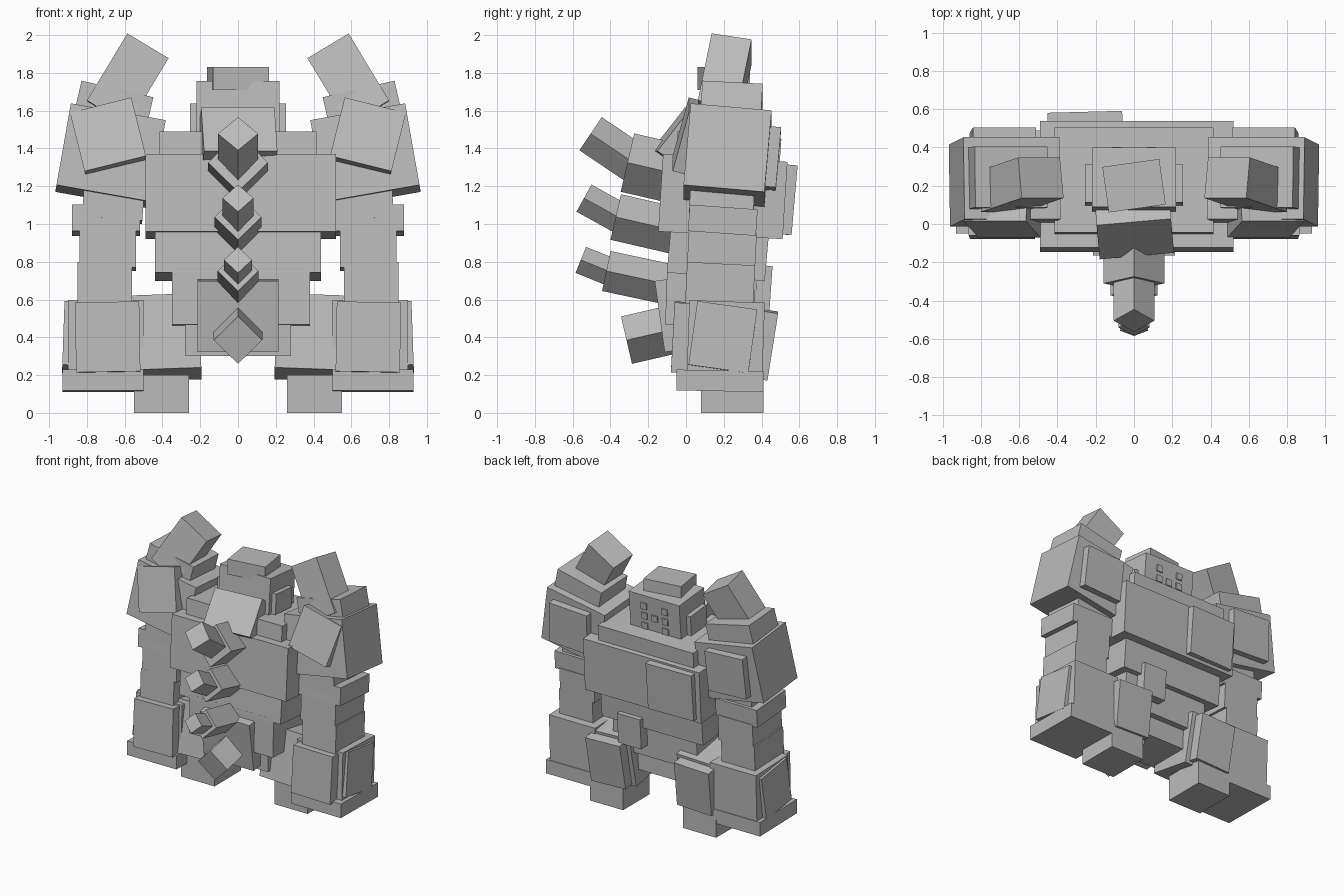
import bpy
from math import radians
from mathutils import Euler, Vector

old = bpy.data.objects.get("Cube")
if old:
    bpy.data.objects.remove(old, do_unlink=True)

stone = bpy.data.materials.new("stone_grey")
stone.use_nodes = True
grey = (0.5, 0.5, 0.5, 1)
stone.diffuse_color = grey
stone.node_tree.nodes["Principled BSDF"].inputs["Base Color"].default_value = grey


def turn(rot):
    return Euler([radians(a) for a in rot])


def box(name, size, loc, rot=(0, 0, 0)):
    bpy.ops.mesh.primitive_cube_add(size=1, location=loc, rotation=turn(rot))
    ob = bpy.context.object
    ob.name = name
    ob.scale = size
    ob.data.materials.append(stone)
    return ob


def pair(name, size, loc, rot=(0, 0, 0)):
    """Box on the left side and its mirror on the right side."""
    x, y, z = loc
    rx, ry, rz = rot
    box("left_" + name, size, loc, rot)
    box("right_" + name, size, (-x, y, z), (rx, -ry, -rz))


def spine(name, side, length, y, z, pitch):
    """Square bar turned on its edge; y, z is the centre of its outer end."""
    tilt = Euler((radians(-pitch), 0, 0)).to_matrix()
    centre = Vector((0, y, z)) + tilt @ Vector((0, length / 2, 0))
    ob = box(name, (side, length, side), centre)
    ob.rotation_euler = (tilt @ Euler((0, radians(45), 0)).to_matrix()).to_euler()


# Body
box("upper_torso", (1.01, 0.66, 0.41), (0.015, 0.195, 1.145), (-3.6, 0, 0))
box("collar_slab", (0.83, 0.55, 0.16), (0, 0.225, 1.39), (-4, 0, 0))
box("middle_torso", (0.88, 0.52, 0.28), (0.0, 0.17, 0.86), (-5, 0, 0))
box("pelvis", (0.73, 0.47, 0.30), (0.015, 0.13, 0.61), (-2, 0, 0))
box("lower_pelvis", (0.56, 0.34, 0.2), (0, 0.14, 0.40))
box("tail_base", (0.43, 0.14, 0.38), (0, -0.07, 0.52), (8, 0, 0))
box("chest_plate", (0.39, 0.10, 0.37), (-0.255, 0.52, 1.13), (-5, 0, 1.5))
box("waist_plate", (0.2, 0.08, 0.24), (0.18, 0.41, 0.66), (-4, 0, 0))
box("nape_block", (0.39, 0.2, 0.29), (0, 0, 1.44), (-38, 0, 5))

# Head with a raised grid on the face
head_loc, head_rot = Vector((0, 0.23, 1.58)), (-5, 0, 0)
box("head", (0.44, 0.31, 0.33), head_loc, head_rot)
pair("ear_plate", (0.05, 0.2, 0.26), (0.23, 0.2, 1.50), head_rot)
box("head_cap", (0.3, 0.24, 0.12), (0, 0.2, 1.77), (0, 0, 8))
for col, row in [(-1, -1), (-1, 0), (-1, 1), (0, 0), (1, -1), (1, 0), (1, 1)]:
    spot = Vector((col * 0.09, 0.155, row * 0.08))
    box("face_stud", (0.05, 0.018, 0.05), head_loc + turn(head_rot).to_matrix() @ spot, head_rot)

# Spines, each a thick root and a thin tip
spine("upper_spine_root", 0.224, 0.32, -0.31, 1.325, 13)
spine("upper_spine_tip", 0.15, 0.32, -0.505, 1.478, 34)
spine("middle_spine_root", 0.175, 0.34, -0.372, 1.037, 13)
spine("middle_spine_tip", 0.116, 0.26, -0.54, 1.137, 29)
spine("lower_spine_root", 0.153, 0.36, -0.422, 0.751, 12)
spine("lower_spine_tip", 0.105, 0.22, -0.557, 0.81, 22)
spine("tail_spine", 0.182, 0.26, -0.315, 0.385, -13)

# Shoulders
pair("shoulder", (0.51, 0.43, 0.44), (0.675, 0.22, 1.36), (-5, -10, 0))
pair("shoulder_front_plate", (0.335, 0.12, 0.33), (0.685, 0.03, 1.46), (-15, 14, 0))
pair("shoulder_back_plate", (0.33, 0.12, 0.32), (0.685, 0.43, 1.35), (-5, -3, 0))
pair("shoulder_step", (0.39, 0.32, 0.24), (0.667, 0.24, 1.59), (-3, -13, 0))
pair("shoulder_spike", (0.255, 0.215, 0.42), (0.593, 0.205, 1.75), (-10, -31, 0))

# Arms
pair("upper_arm", (0.32, 0.34, 0.2), (0.66, 0.19, 1.12), (-3, -4, 0))
pair("arm_band", (0.36, 0.36, 0.14), (0.7, 0.195, 1.02), (-4, 0, 0))
pair("elbow", (0.3, 0.36, 0.2), (0.69, 0.19, 0.86), (-3, 0, 0))
pair("lower_arm", (0.29, 0.36, 0.24), (0.705, 0.18, 0.67), (-3, 0, 0))
pair("fist", (0.4, 0.4, 0.44), (0.7, 0.21, 0.37), (-2, 0, 0))
pair("fist_front_plate", (0.34, 0.1, 0.37), (0.69, -0.02, 0.4), (-3, 1, 0))
pair("fist_side_plate", (0.09, 0.32, 0.34), (0.88, 0.195, 0.4), (-8, -2, 0))
pair("fist_base", (0.43, 0.46, 0.11), (0.715, 0.18, 0.17), (-1, 0, 0))

# Legs
pair("leg", (0.35, 0.36, 0.4), (0.375, 0.2, 0.4), (-10, 2, 0))
pair("shin_plate", (0.3, 0.08, 0.36), (0.38, 0.42, 0.36), (-9, 2, 0))
pair("foot", (0.29, 0.33, 0.2), (0.405, 0.245, 0.1))
